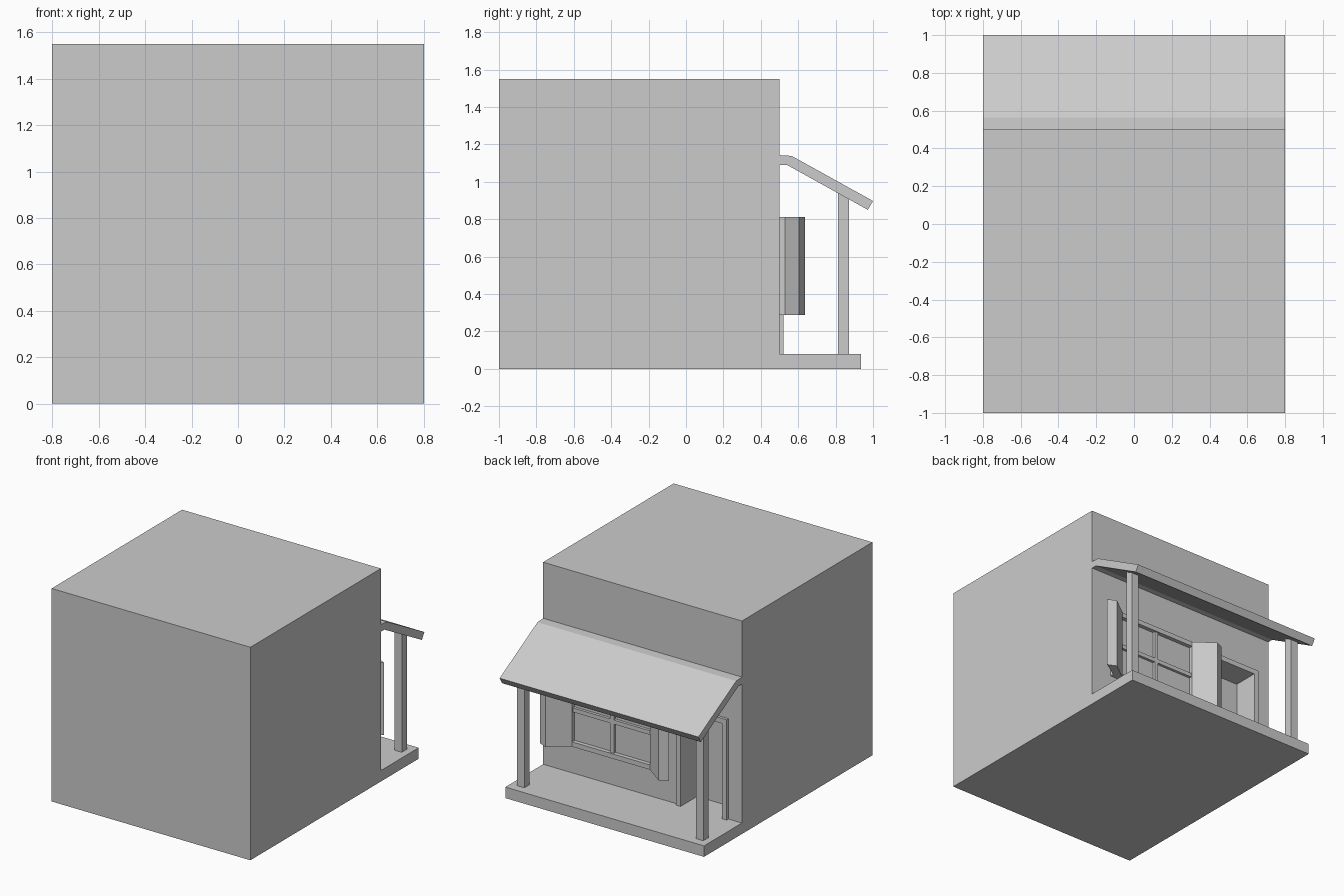
import bpy, bmesh
from mathutils import Vector

if "Cube" in bpy.data.objects:
    bpy.data.objects.remove(bpy.data.objects["Cube"])


def prism(name, pts, axis, lo, hi):
    """Extrude a 2D outline along x (pts = y,z) or z (pts = x,y)."""
    bm = bmesh.new()
    if axis == 'x':
        vs = [bm.verts.new((lo, a, b)) for a, b in pts]
        d = Vector((hi - lo, 0, 0))
    else:
        vs = [bm.verts.new((a, b, lo)) for a, b in pts]
        d = Vector((0, 0, hi - lo))
    face = bm.faces.new(vs)
    ext = bmesh.ops.extrude_face_region(bm, geom=[face], use_keep_orig=True)
    bmesh.ops.translate(bm, vec=d, verts=[v for v in ext['geom'] if isinstance(v, bmesh.types.BMVert)])
    bmesh.ops.recalc_face_normals(bm, faces=bm.faces[:])
    me = bpy.data.meshes.new(name)
    bm.to_mesh(me)
    bm.free()
    ob = bpy.data.objects.new(name, me)
    bpy.context.collection.objects.link(ob)
    return ob


def box(name, x0, x1, y0, y1, z0, z1):
    return prism(name, [(x0, y0), (x1, y0), (x1, y1), (x0, y1)], 'z', z0, z1)


# Building block with a recessed doorway
body = box("building_body", -0.8, 0.8, -1.0, 0.5, 0, 1.55)
cutter = box("doorway_cutter", -0.655, -0.32, 0.33, 0.6, 0.08, 0.772)
cutter.hide_render = True
cutter.hide_viewport = False
cutter.display_type = 'WIRE'
cut = body.modifiers.new("doorway", 'BOOLEAN')
cut.operation = 'DIFFERENCE'
cut.solver = 'EXACT'
cut.object = cutter

# Door frame
box("door_jamb_outer", -0.692, -0.655, 0.5, 0.52, 0.08, 0.81)
box("door_jamb_inner", -0.32, -0.282, 0.5, 0.52, 0.08, 0.81)
box("door_lintel", -0.655, -0.32, 0.5, 0.52, 0.772, 0.81)

# Porch floor and sloping porch roof
box("porch_floor", -0.8, 0.8, 0.5, 0.935, 0, 0.08)
prism("porch_roof", [(0.5, 1.142), (0.565, 1.138), (1.0, 0.897), (0.972, 0.85),
                     (0.54, 1.09), (0.5, 1.09)], 'x', -0.8, 0.8)

# Porch posts, tops cut to the roof slope
for side, x in (("left", -0.72), ("right", 0.72)):
    prism("porch_post_" + side, [(0.812, 0.08), (0.872, 0.08), (0.872, 0.907), (0.812, 0.94)],
          'x', x - 0.03, x + 0.03)

# Window frame and glazing bars
WX, Z0, Z1, IN, OUT = 0.232, 0.287, 0.812, 0.315, 0.40
box("window_sill", WX - OUT, WX + OUT, 0.5, 0.53, Z0, Z0 + 0.035)
box("window_head", WX - OUT, WX + OUT, 0.5, 0.53, Z1 - 0.035, Z1)
box("window_mullion", WX - 0.015, WX + 0.015, 0.5, 0.52, Z0 + 0.035, Z1 - 0.035)
for s, side in ((-1, "left"), (1, "right")):
    a, b = sorted((WX + s * IN, WX + s * OUT))
    box("window_stile_" + side, a, b, 0.5, 0.53, Z0 + 0.035, Z1 - 0.035)
    a, b = sorted((WX + s * 0.015, WX + s * IN))
    box("window_crossbar_" + side, a, b, 0.5, 0.52, 0.535, 0.565)
    # Half-open shutter angled away from the wall
    plan = [(IN, 0.53), (0.455, 0.635), (0.52, 0.605), (OUT, 0.53)]
    prism("shutter_" + side, [(WX + s * x, y) for x, y in plan], 'z', Z0, Z1)
